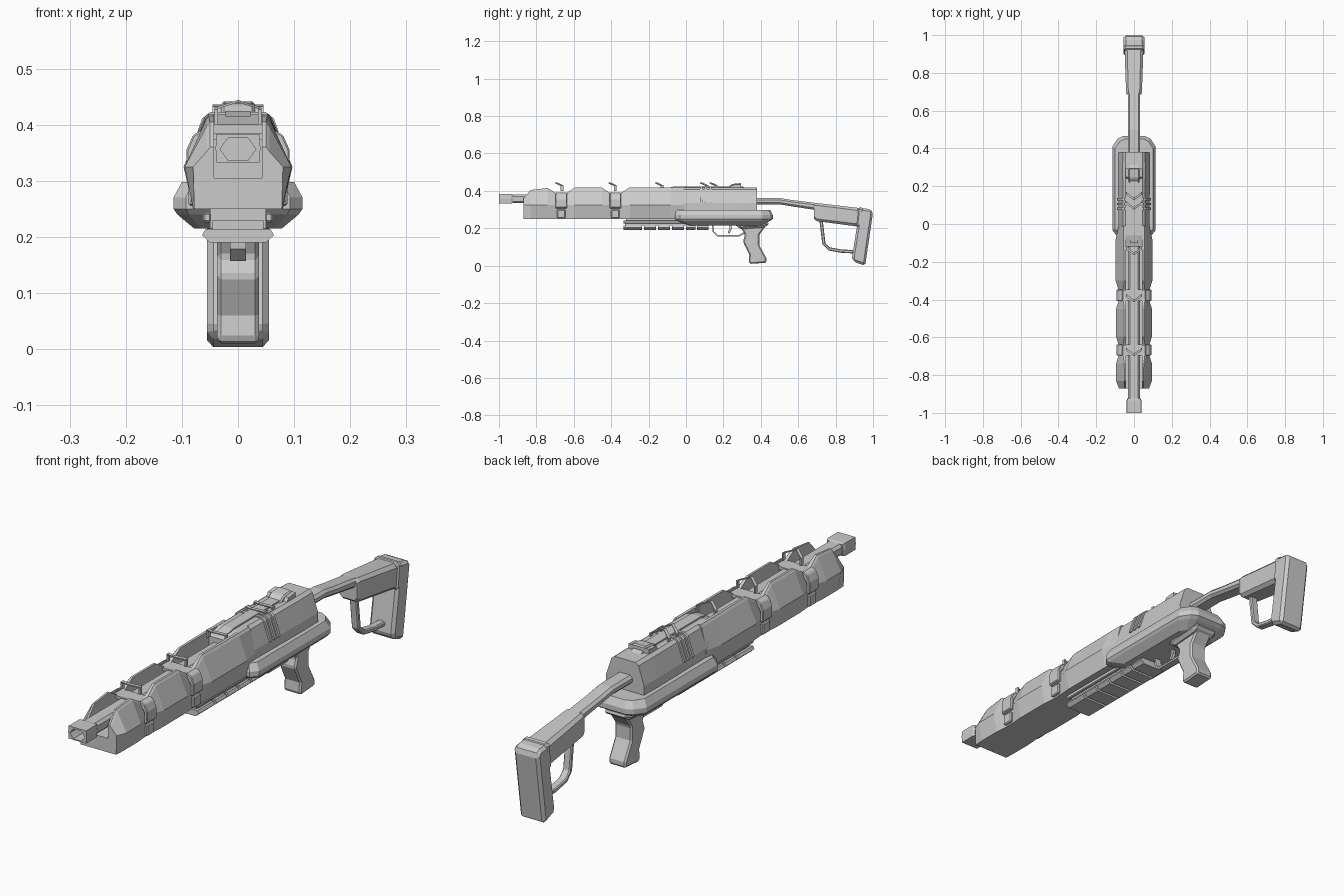
import bpy, bmesh
from mathutils import Vector

if "Cube" in bpy.data.objects:
    bpy.data.objects.remove(bpy.data.objects["Cube"])


def loft(name, rings, bevel=0, closed=False):
    """Skin equal-count rings into a solid; cap the ends unless closed."""
    bm = bmesh.new()
    vs = [[bm.verts.new(p) for p in r] for r in rings]
    n = len(rings[0])
    pairs = list(zip(vs, vs[1:])) + ([(vs[-1], vs[0])] if closed else [])
    for a, b in pairs:
        for i in range(n):
            bm.faces.new((a[i], a[(i + 1) % n], b[(i + 1) % n], b[i]))
    if not closed:
        bm.faces.new(vs[0])
        bm.faces.new(vs[-1])
    bmesh.ops.recalc_face_normals(bm, faces=bm.faces)
    me = bpy.data.meshes.new(name)
    bm.to_mesh(me)
    bm.free()
    ob = bpy.data.objects.new(name, me)
    bpy.context.collection.objects.link(ob)
    if bevel:
        m = ob.modifiers.new("bevel", 'BEVEL')
        m.width, m.segments, m.limit_method = bevel, 1, 'ANGLE'
    return ob


def mirror_x(ob):
    ob.modifiers.new("mirror", 'MIRROR')
    return ob


def prism(name, pts, hw, bevel=0):
    """Side profile (y, z) extruded across x."""
    return loft(name, [[(s * hw, y, z) for y, z in pts] for s in (-1, 1)], bevel)


def box(name, x0, x1, y0, y1, z0, z1, bevel=0):
    return loft(name, [[(x0, y, z0), (x1, y, z0), (x1, y, z1), (x0, y, z1)] for y in (y0, y1)], bevel)


def sweep(name, path, hw, ht, bevel=0):
    """Rectangular bar along a side path (y, z)."""
    P = [Vector(p) for p in path]
    rings = []
    for i, p in enumerate(P):
        t = (P[min(i + 1, len(P) - 1)] - P[max(i - 1, 0)]).normalized()
        n = Vector((-t.y, t.x)) * ht
        a, b = p + n, p - n
        rings.append([(-hw, a.x, a.y), (hw, a.x, a.y), (hw, b.x, b.y), (-hw, b.x, b.y)])
    return loft(name, rings, bevel)


def sym(y, half):
    """Ring from the right half of an x-z section."""
    return [(x, y, z) for x, z in half] + [(-x, y, z) for x, z in reversed(half)]


def octo(y, hw, z0, z1, c):
    return sym(y, [(hw - c, z0), (hw, z0 + c), (hw, z1 - c), (hw - c, z1)])


# Muzzle block with six-sided bore, and barrel
def hexa(y, w, e, z0, z1):
    m = (z0 + z1) / 2
    return [(-e, y, z1), (e, y, z1), (w, y, m), (e, y, z0), (-e, y, z0), (-w, y, m)]

loft("muzzle", [hexa(-.925, .036, .033, .335, .38), hexa(-.935, .04, .038, .333, .383),
                hexa(-1, .04, .038, .333, .383), hexa(-1, .032, .018, .337, .376),
                hexa(-.9, .032, .018, .337, .376)])
loft("barrel", [octo(y, .032, .334, .38, .01) for y in (-.93, 0)])

# Handguard: open-topped channel that pinches at the two clips
stations = [(-.87, .078, .08, .05, .36), (-.83, .08, .095, .05, .405), (-.74, .08, .095, .052, .415),
            (-.69, .076, .08, .058, .385), (-.645, .076, .08, .058, .385), (-.595, .08, .095, .052, .417),
            (-.45, .08, .095, .052, .417), (-.40, .076, .08, .058, .385), (-.355, .076, .08, .058, .385),
            (-.30, .08, .097, .052, .419), (-.08, .08, .097, .055, .419), (-.01, .078, .082, .055, .419)]
loft("handguard", [sym(y, [(wb, .25), (wm, .325), (wt + .006, zt - .008), (wt, zt), (.043, zt), (.043, .305)])
                   for y, wb, wm, wt, zt in stations])

# Side clips, top chevrons
for i, y in enumerate((-.667, -.378)):
    prof = [(.06, .392), (.08, .382), (.092, .355), (.092, .31), (.078, .305), (.078, .35), (.06, .375)]
    mirror_x(loft(f"clip_{i}", [[(x, y + d, z) for x, z in prof] for d in (-.03, .03)], .003))
    mirror_x(box(f"clip_latch_{i}", .074, .088, y - .022, y + .022, .255, .30, .004))
    prism(f"channel_bridge_{i}", [(y - .03, .385), (y + .03, .385), (y + .03, .373), (y - .03, .373)], .05)


def chevron(name, y, w=.042, dep=.03, th=.014, z=.444):
    half = lambda o: [(-w, y + dep + o, z - .014), (0, y + o, z), (w, y + dep + o, z - .014)]
    loft(name, [[a, b, (b[0], b[1], b[2] - .004), (a[0], a[1], a[2] - .004)]
                for a, b in zip(half(0), half(th))])
    mirror_x(box(name + "_post", w - .006, w, y + dep, y + dep + th, .40, z - .014))

for i, y in enumerate((-.70, -.415, -.165, .075, .125)):
    chevron(f"top_chevron_{i}", y)

# Receiver with cross ribs and stepped rear
rec = lambda k, zt: [(.083 * k, .27), (.085 * k, .335), (.06 * k, zt - .01), (.046 * k, zt)]
loft("receiver", [sym(-.12, [(.043, .30), (.043, .34), (.043, .39), (.043, .40)]),
                  sym(-.06, rec(.95, .418)), sym(.29, rec(1, .418)),
                  sym(.30, rec(1.0, .418)), sym(.38, rec(.98, .418))])
for i, y in enumerate((.075, .10, .125)):
    loft(f"receiver_rib_{i}", [sym(y + d, [(.088, .335), (.089, .34), (.064, .411), (.049, .423)])
                               for d in (0, .012)])
prism("top_strip", [(-.1, .415), (-.06, .424), (.3, .424), (.32, .415)], .022)

# Rear sight
prism("rear_sight", [(.215, .415), (.245, .437), (.295, .442), (.295, .385), (.27, .385)], .03, .005)
mirror_x(prism("rear_sight_wing", [(.235, .41), (.25, .432), (.295, .436), (.295, .38)], .045))


# Receiver base, lofted upward with chamfered plan corners
def plan(w, y0, y1, c, z):
    h = [(w - c * .4, y0), (w, y0 + c * .5), (w, y1 - c), (w - c * .5, y1 - c * .25), (w - c, y1)]
    return [(x, y, z) for x, y in h] + [(-x, y, z) for x, y in reversed(h)]

loft("receiver_base", [plan(.078, .02, .40, .03, .215), plan(.108, -.05, .45, .05, .24),
                       plan(.115, -.06, .465, .055, .25), plan(.115, -.06, .465, .055, .27),
                       plan(.10, -.05, .45, .05, .298)])

# Underside rail with slabs
box("rail_core", -.05, .05, -.32, .12, .215, .25)
mirror_x(box("rail_side", .048, .062, -.335, .1, .226, .243, .003))
y = -.335
for i, ln in enumerate((.10, .065, .065, .065, .05, .06)):
    loft(f"rail_slab_{i}", [sym(yy, [(.05, .19), (.064, .203), (.058, .214), (.045, .214)])
                            for yy in (y, y + ln)])
    box(f"rail_spacer_{i}", -.045, .045, y + .01, y + ln - .01, .20, .23)
    y += ln + .01

# Grip, trigger and guard
grip = [(.265, .225), (.30, .192), (.316, .165), (.304, .13), (.338, .06), (.335, .018),
        (.345, .01), (.43, .016), (.43, .04), (.392, .11), (.392, .165), (.435, .225)]
prism("grip", grip, .037, .012)
prism("grip_collar", [(.255, .225), (.29, .195), (.425, .205), (.45, .232)], .055, .012)
sweep("trigger_guard", [(.142, .225), (.147, .18), (.168, .161), (.285, .161), (.312, .175)], .014, .004)
sweep("trigger", [(.235, .225), (.24, .20), (.228, .175)], .007, .006)

# Stock tube, shell, butt and lower strut
loft("stock_tube", [octo(.36, .033, .328, .362, .01), octo(.50, .033, .328, .362, .01),
                    octo(.56, .033, .318, .352, .01), octo(.72, .033, .294, .332, .01)])
loft("stock_shell", [octo(.685, .038, .25, .332, .012), octo(.70, .042, .238, .335, .012),
                     octo(.93, .05, .208, .308, .014)])
prism("stock_shell_band", [(.918, .313), (.952, .309), (.94, .205), (.908, .208)], .055, .01)
prism("butt", [(.932, .308), (.985, .303), (1.0, .286), (.958, .0), (.895, .022),
               (.888, .045), (.915, .215)], .055, .016)
sweep("stock_strut", [(.722, .245), (.737, .118), (.765, .09), (.83, .078), (.91, .074)], .016, .009, .004)
